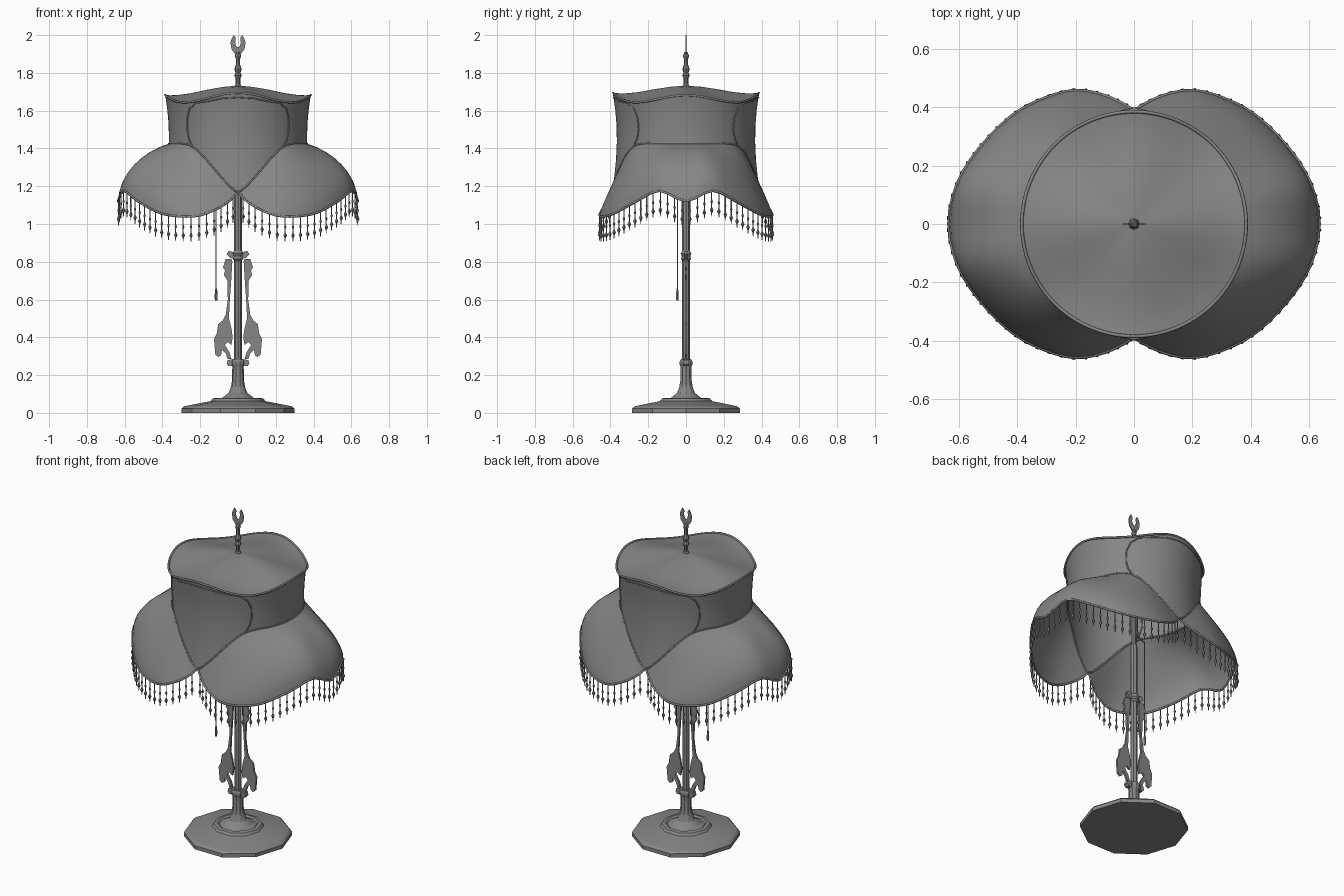
import bpy, bmesh
from math import sin, cos, pi, radians, atan2
from mathutils import Vector

if "Cube" in bpy.data.objects:
    bpy.data.objects.remove(bpy.data.objects["Cube"])

# Dark grey finish shared by all parts
GREY = bpy.data.materials.new("dark_grey")
GREY.diffuse_color = (.24, .24, .24, 1)
GREY.use_nodes = True
GREY.node_tree.nodes["Principled BSDF"].inputs["Base Color"].default_value = GREY.diffuse_color


def finish(name, bm, angle=40):
    bmesh.ops.recalc_face_normals(bm, faces=bm.faces)
    me = bpy.data.meshes.new(name)
    bm.to_mesh(me)
    bm.free()
    me.materials.append(GREY)
    ob = bpy.data.objects.new(name, me)
    bpy.context.collection.objects.link(ob)
    if angle:
        bpy.ops.object.select_all(action='DESELECT')
        ob.select_set(True)
        bpy.context.view_layer.objects.active = ob
        bpy.ops.object.shade_smooth_by_angle(angle=radians(angle))
    return ob


def add_rings(bm, rings):
    """Bridge a list of equally long closed loops."""
    rows = [[bm.verts.new(p) for p in ring] for ring in rings]
    n = len(rows[0])
    for a, b in zip(rows, rows[1:]):
        for i in range(n):
            j = (i + 1) % n
            bm.faces.new((a[i], a[j], b[j], b[i]))
    return rows


def add_lathe(bm, profile, sides, centre=(0, 0, 0)):
    c = Vector(centre)
    rows = add_rings(bm, [[c + Vector((r * cos(2 * pi * i / sides), r * sin(2 * pi * i / sides), z))
                           for i in range(sides)] for r, z in profile])
    bm.faces.new(rows[0])
    bm.faces.new(rows[-1])


def lathe(name, profile, sides, centre=(0, 0, 0), angle=30):
    bm = bmesh.new()
    add_lathe(bm, profile, sides, centre)
    return finish(name, bm, angle)


def plate(name, outline, thick):
    """Flat ornament in the xz plane, repeated on the other side."""
    bm = bmesh.new()
    for s in (1, -1):
        f, b = [[bm.verts.new((s * x, y, z)) for x, z in outline] for y in (-thick / 2, thick / 2)]
        bm.faces.new(f)
        bm.faces.new(b)
        for i in range(len(f)):
            j = (i + 1) % len(f)
            bm.faces.new((f[i], f[j], b[j], b[i]))
    return finish(name, bm, 0)


def tube(name, points, radius, closed=False):
    cu = bpy.data.curves.new(name, 'CURVE')
    cu.dimensions = '3D'
    cu.bevel_depth = radius
    cu.bevel_resolution = 1
    cu.materials.append(GREY)
    sp = cu.splines.new('POLY')
    sp.points.add(len(points) - 1)
    for p, q in zip(sp.points, points):
        p.co = (*q, 1)
    sp.use_cyclic_u = closed
    ob = bpy.data.objects.new(name, cu)
    bpy.context.collection.objects.link(ob)
    bpy.ops.object.select_all(action='DESELECT')
    ob.select_set(True)
    bpy.context.view_layer.objects.active = ob
    bpy.ops.object.convert(target='MESH')


def smooth_loop(keys, sub=3):
    """Closed Catmull-Rom loop."""
    out, n = [], len(keys)
    for i in range(n):
        a, b, c, d = (keys[(i + k) % n] for k in (-1, 0, 1, 2))
        for s in range(sub):
            t = s / sub
            out.append(0.5 * (2 * b + (c - a) * t + (2 * a - 5 * b + 4 * c - d) * t * t
                              + (3 * b - a - 3 * c + d) * t ** 3))
    return out


def all_round(quarter):
    """Mirror a quarter of points (from +x to +y) into a full loop."""
    half = quarter + [Vector((-p.x, p.y, p.z)) for p in quarter[-2::-1]]
    return half + [Vector((p.x, -p.y, p.z)) for p in half[-2:0:-1]]


def collar_r(z):
    return 0.366 + (0.02 * ((z - 1.46) / 0.225) ** 2 if z > 1.46 else 0.027 * ((1.46 - z) / 0.295) ** 2)


def on_collar(deg, z, off=0.0):
    r = collar_r(z) + off
    return Vector((r * cos(radians(deg)), r * sin(radians(deg)), z))


# Shade outline: rim x, y, z, then seam angle and seam height
KEYS = [(.635, 0, 1.12, 0, 1.425), (.605, .14, 1.175, 12, 1.425), (.53, .26, 1.12, 25, 1.425),
        (.42, .37, 1.06, 38, 1.425), (.31, .43, 1.04, 49, 1.41), (.2, .458, 1.045, 60, 1.36),
        (.1, .44, 1.085, 72, 1.28), (.035, .41, 1.13, 82, 1.21), (0, .393, 1.165, 90, 1.17)]
rim = smooth_loop(all_round([Vector(k[:3]) for k in KEYS]))
seam = smooth_loop(all_round([on_collar(k[3], k[4]) for k in KEYS]))
top = []
for p in seam:
    a = atan2(p.y, p.x)
    top.append(Vector((.385 * cos(a), .385 * sin(a), 1.666 + .022 * cos(4 * a) - .006 * cos(2 * a))))

# Collar with front and back panels
rings = []
for k in range(7):
    ring = []
    for s, t in zip(seam, top):
        z = t.z + (s.z - t.z) * k / 6
        a = atan2(s.y, s.x)
        r = collar_r(z)
        ring.append(Vector((r * cos(a), r * sin(a), z)))
    rings.append(ring)
bm = bmesh.new()
add_rings(bm, rings)
finish("shade_collar", bm, 60)

# Two lower lobes, full at the sides and straighter towards front and back
rings = []
for k in range(9):
    a = k / 8 * pi / 2
    f = sin(a)
    ring = []
    for s, r in zip(seam, rim):
        w = .25 + .75 * r.y ** 2 / (r.x ** 2 + r.y ** 2)
        h = (1 - w) * cos(a) + w * (1 - f)
        ring.append(Vector((s.x + (r.x - s.x) * f, s.y + (r.y - s.y) * f, r.z + (s.z - r.z) * h)))
    rings.append(ring)
bm = bmesh.new()
add_rings(bm, rings)
finish("shade_lobes", bm, 60)

# Domed shade top, dipping just inside its rim
bm = bmesh.new()
rows = add_rings(bm, [[Vector((p.x * s, p.y * s, 1.732 + (p.z - 1.732) * s ** 1.5 - .014 * sin(pi * s * s)))
                       for p in top] for s in (1, .92, .82, .65, .4, .2, .04)])
bm.faces.new(rows[-1])
finish("shade_top", bm, 60)

# Piping along edges and seams
tube("top_piping", top, .006, True)
tube("rim_piping", rim, .006, True)
tube("seam_piping", seam, .005, True)
for sy in (1, -1):
    for sx in (1, -1):
        pts = [on_collar(d, z, .001) for d, z in
               ((49, 1.41), (45, 1.45), (43, 1.5), (43.5, 1.56), (47, 1.61), (54, 1.64),
                (66, 1.65), (78, 1.665), (90, 1.67))]
        tube("panel_piping", [Vector((sx * p.x, sy * p.y, p.z)) for p in pts], .004)

# Beaded fringe, evenly spaced along a quarter of the rim and mirrored
bm = bmesh.new()
strand = [(.003, 0), (.003, -.045), (.007, -.055), (.003, -.065), (.003, -.085),
          (.010, -.100), (.003, -.115), (.002, -.133)]
step = .043
walk = step / 2
quarter = rim[:25]
for a, b in zip(quarter, quarter[1:]):
    length = (b - a).length
    while walk < length:
        p = a.lerp(b, walk / length)
        for sx in (1, -1):
            for sy in (1, -1):
                add_lathe(bm, strand, 5, (sx * p.x, sy * p.y, p.z))
        walk += step
    walk -= length
finish("bead_fringe", bm, 40)

# Ten-sided stepped base and neck
lathe("base", [(.30, 0), (.30, .022), (.285, .035), (.2, .052), (.145, .062), (.135, .076), (.115, .08),
               (.105, .072), (.085, .078), (.07, .09), (.05, .105), (.038, .135), (.032, .17), (.03, .25)], 10)
# Pole and rings
lathe("pole", [(.02, .24), (.02, 1.16), (.015, 1.17), (.015, 1.73)], 8)
lathe("lower_ring", [(.03, .245), (.036, .255), (.036, .27), (.028, .285)], 10)
lathe("upper_ring", [(.02, .805), (.028, .815), (.024, .83), (.03, .845), (.02, .86)], 10)

# Flat scroll ornaments on both sides of the pole
plate("scroll_ornament", [(.03, .80), (.035, .815), (.065, .815), (.08, .77), (.068, .755), (.075, .73), (.056, .70),
                          (.054, .6), (.065, .52), (.08, .49), (.105, .47), (.112, .42), (.127, .39),
                          (.12, .31), (.105, .295), (.09, .305), (.085, .335), (.065, .315), (.055, .285),
                          (.035, .285), (.045, .32), (.07, .36), (.055, .375), (.035, .36), (.028, .40),
                          (.035, .45), (.048, .5), (.043, .6), (.036, .7)], .012)
plate("ring_bracket", [(.02, .25), (.05, .247), (.06, .26), (.055, .28), (.02, .285)], .03)
plate("top_bracket", [(.02, .815), (.04, .82), (.06, .84), (.05, .858), (.02, .85)], .02)

# Finial with forked flat tip
lathe("finial_stem", [(.022, 1.725), (.012, 1.74), (.012, 1.77), (.02, 1.785), (.013, 1.80), (.02, 1.82),
                      (.012, 1.84), (.010, 1.87), (.016, 1.89), (.008, 1.91)], 8)
plate("finial_tip", [(0, 1.885), (.012, 1.895), (.034, 1.925), (.04, 1.96), (.032, 1.985), (.022, 2.0),
                     (.012, 1.985), (.015, 1.96), (.008, 1.94), (0, 1.935)], .004)

# Pull chain with a bob
lathe("pull_chain", [(.006, .595), (.008, .61), (.006, .65), (.003, .66), (.003, 1.25)], 6, (-.116, -.046, 0))
tube("chain_arm", [(-.116, -.046, 1.25), (0, 0, 1.25)], .005)
